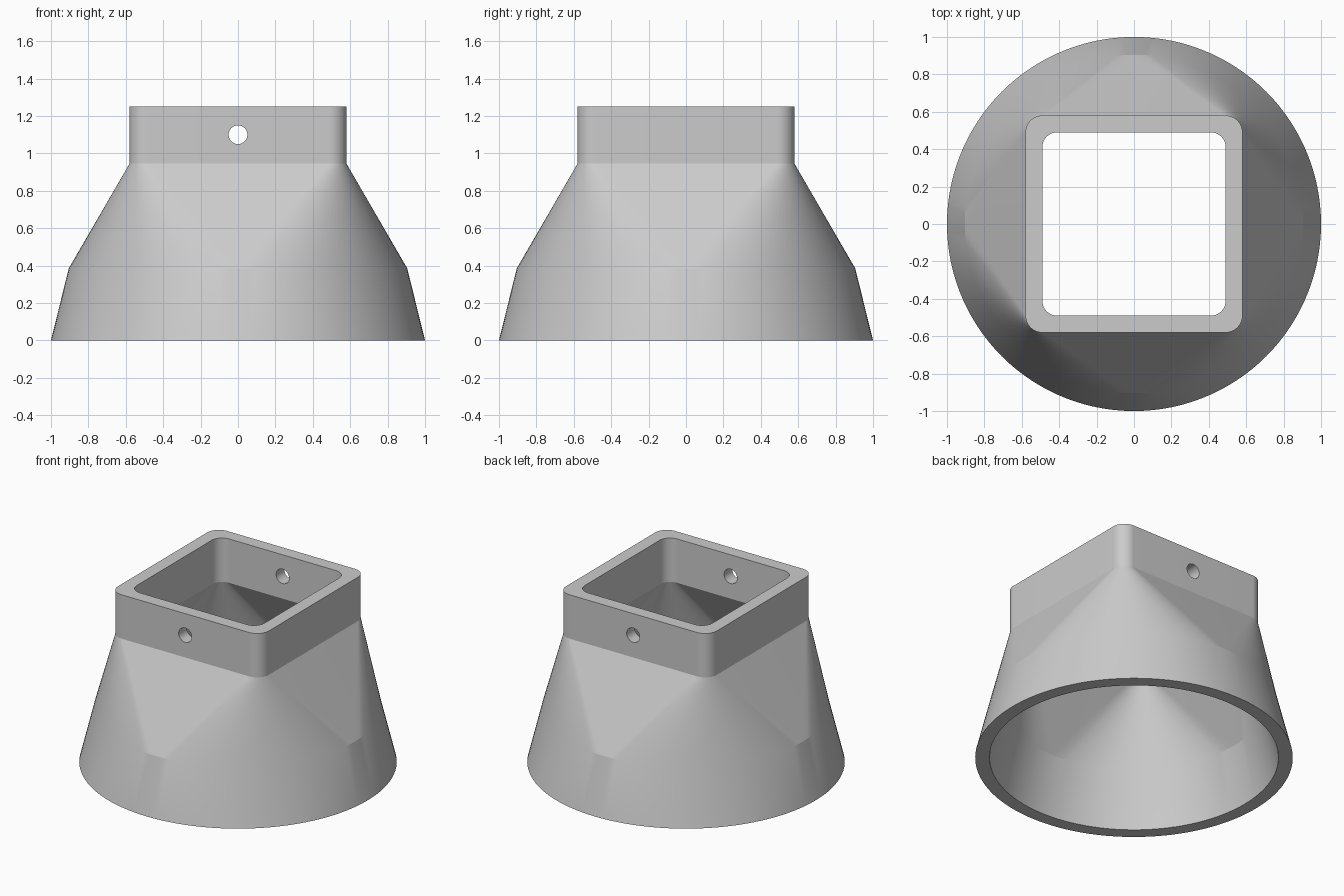
import bpy, bmesh, math

if "Cube" in bpy.data.objects:
    bpy.data.objects.remove(bpy.data.objects["Cube"])

STEPS = 30  # segments per quarter turn

grey = bpy.data.materials.new("plain_grey")
grey.diffuse_color = (0.6, 0.6, 0.6, 1)
grey.use_nodes = True
grey.node_tree.nodes["Principled BSDF"].inputs["Base Color"].default_value = grey.diffuse_color


def ring(bm, z, corner, radius):
    """Four quarter arcs pushed out to the corners; corner 0 gives a circle."""
    verts = []
    for q in range(4):
        mid = math.radians(90 * q + 45)
        cx = math.copysign(corner, math.cos(mid))
        cy = math.copysign(corner, math.sin(mid))
        for i in range(STEPS + 1):
            a = math.radians(90 * (q + i / STEPS))
            verts.append(bm.verts.new((cx + radius * math.cos(a),
                                       cy + radius * math.sin(a), z)))
    return verts


# Round-to-square adapter shell: outside going up, then inside going down
profile = [(0, 0, 1.0), (0.385, 0, 0.905), (0.945, 0.49, 0.09), (1.25, 0.49, 0.09),
           (1.25, 0.41, 0.08), (0.945, 0.41, 0.08), (0.385, 0, 0.815), (0, 0, 0.91)]
bm = bmesh.new()
rings = [ring(bm, *p) for p in profile]
for j, low in enumerate(rings):
    high = rings[(j + 1) % len(rings)]
    for i in range(len(low)):
        n = (i + 1) % len(low)
        bm.faces.new((low[i], low[n], high[n], high[i]))
bmesh.ops.remove_doubles(bm, verts=bm.verts, dist=1e-5)
bmesh.ops.recalc_face_normals(bm, faces=bm.faces)
mesh = bpy.data.meshes.new("adapter")
bm.to_mesh(mesh)
bm.free()
mesh.materials.append(grey)
adapter = bpy.data.objects.new("adapter", mesh)
bpy.context.collection.objects.link(adapter)

# Pin hole through the front and back walls of the collar
bpy.ops.mesh.primitive_cylinder_add(vertices=48, radius=0.05, depth=1.6,
                                    location=(0, 0, 1.1),
                                    rotation=(math.pi / 2, 0, 0))
cutter = bpy.context.object
cutter.name = "pin_hole_cutter"
cutter.hide_render = True
cutter.data.materials.append(grey)

bpy.ops.object.select_all(action='DESELECT')
adapter.select_set(True)
bpy.context.view_layer.objects.active = adapter
cut = adapter.modifiers.new("pin_hole", 'BOOLEAN')
cut.operation = 'DIFFERENCE'
cut.solver = 'EXACT'
cut.object = cutter
bpy.ops.object.modifier_apply(modifier=cut.name)
bpy.data.objects.remove(cutter)

bpy.ops.object.shade_smooth_by_angle(angle=math.radians(12))
